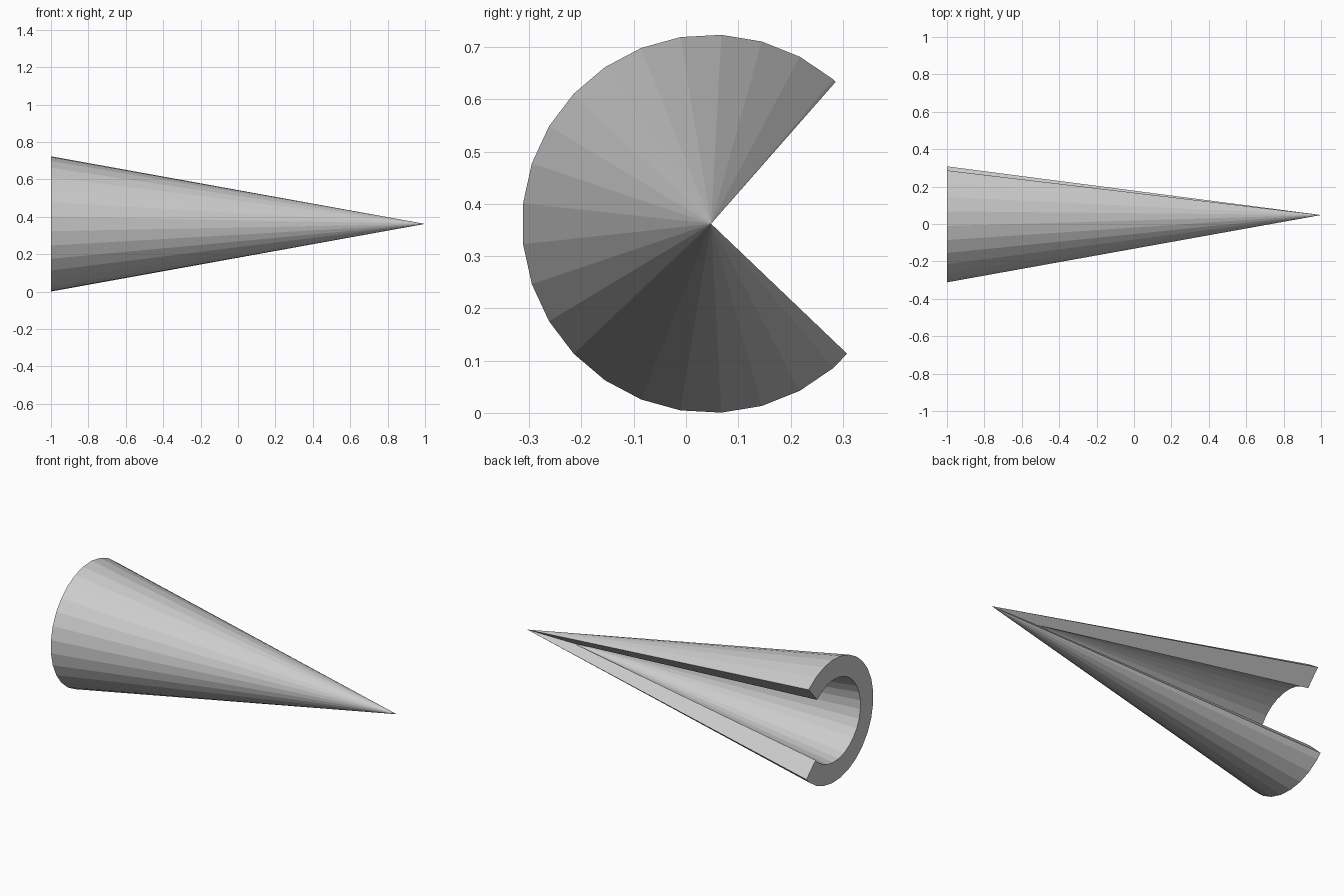
import bpy, bmesh, math

cube = bpy.data.objects.get("Cube")
if cube:
    bpy.data.objects.remove(cube, do_unlink=True)

SIDES = 29
STEP = 2 * math.pi / SIDES
CENTRE_Y, CENTRE_Z = 0.048, 0.362
BASE_X = -1.0

grey = bpy.data.materials.new("light_grey")
grey.use_nodes = True
grey.diffuse_color = (0.6, 0.6, 0.6, 1)
grey.node_tree.nodes["Principled BSDF"].inputs["Base Color"].default_value = grey.diffuse_color

# Rim angles: whole facets plus the two partial facets at the opening
start, end = math.radians(48.7), math.radians(316.3)
angles = [start] + [k * STEP for k in range(SIDES) if start < k * STEP < end] + [end]


def rim_point(radius, angle):
    """Point on the many-sided rim, including places between its corners."""
    offset = angle % STEP - STEP / 2
    r = radius * math.cos(STEP / 2) / math.cos(offset)
    return (BASE_X, CENTRE_Y + r * math.cos(angle), CENTRE_Z + r * math.sin(angle))


bm = bmesh.new()


def cone_shell(radius, tip_x):
    """Open fan of triangles from a tip to a rim."""
    tip = bm.verts.new((tip_x, CENTRE_Y, CENTRE_Z))
    rim = [bm.verts.new(rim_point(radius, a)) for a in angles]
    for a, b in zip(rim, rim[1:]):
        bm.faces.new((tip, a, b))
    return tip, rim


# Outer wall and shorter hollow
outer_tip, outer = cone_shell(0.362, 1.0)
inner_tip, inner = cone_shell(0.243, 0.7)

# Thick base ring
for i in range(len(angles) - 1):
    bm.faces.new((outer[i], outer[i + 1], inner[i + 1], inner[i]))

# Flat cut faces along the opening
for i in (0, -1):
    bm.faces.new((outer_tip, outer[i], inner[i], inner_tip))

bmesh.ops.recalc_face_normals(bm, faces=bm.faces)
mesh = bpy.data.meshes.new("split_hollow_cone")
bm.to_mesh(mesh)
bm.free()
mesh.materials.append(grey)
cone = bpy.data.objects.new("split_hollow_cone", mesh)
bpy.context.collection.objects.link(cone)
